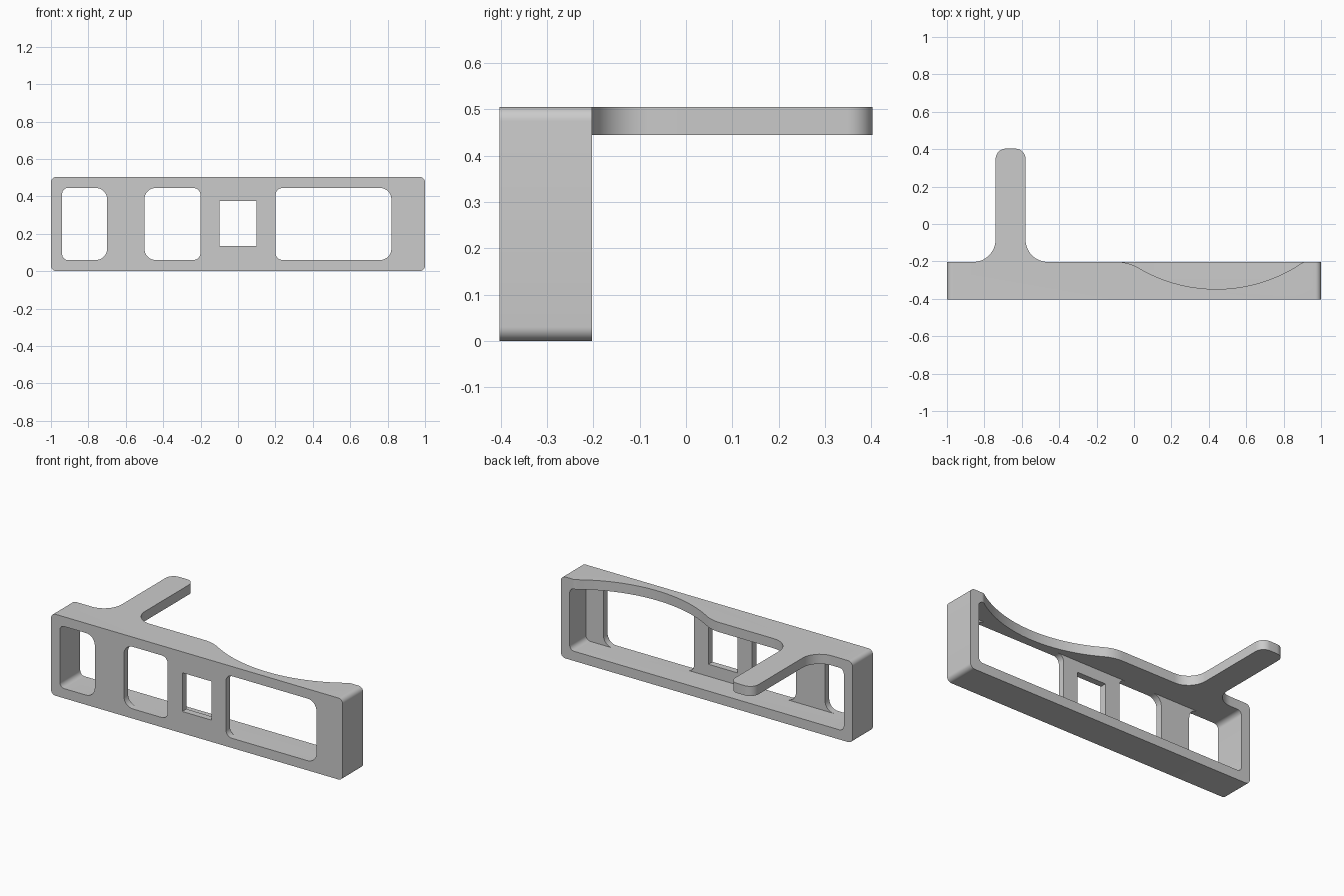
import bpy, bmesh, math
from math import sqrt, atan2, radians, cos, sin

if "Cube" in bpy.data.objects:
    bpy.data.objects.remove(bpy.data.objects["Cube"])

FRONT, BACK, TIP = -0.403, -0.203, 0.403
HEIGHT, WALL, PANEL = 0.505, 0.06, 0.04
CEIL = HEIGHT - WALL

grey = bpy.data.materials.new("plain grey")
grey.use_nodes = True
colour = (0.6, 0.6, 0.6, 1)
grey.diffuse_color = colour
grey.node_tree.nodes["Principled BSDF"].inputs["Base Color"].default_value = colour


def arc(cx, cy, r, start, end, n=8):
    """Points on an arc, angles in radians."""
    return [(cx + r * cos(start + (end - start) * i / n),
             cy + r * sin(start + (end - start) * i / n)) for i in range(n + 1)]


def round_rect(x0, x1, y0, y1, left=0.0, right=0.0):
    """Rectangle outline with separate left and right corner radii."""
    pts = []
    for cx, cy, sx, sy, r, a in ((x1, y1, -1, -1, right, 0), (x0, y1, 1, -1, left, 90),
                                 (x0, y0, 1, 1, left, 180), (x1, y0, -1, 1, right, 270)):
        if r:
            pts += arc(cx + sx * r, cy + sy * r, r, radians(a), radians(a + 90))
        else:
            pts.append((cx, cy))
    return pts


def prism(name, pts, lo, hi, axis):
    """Extrude an outline along y (outline in x, z) or z (outline in x, y)."""
    place = (lambda p, d: (p[0], d, p[1])) if axis == "y" else (lambda p, d: (p[0], p[1], d))
    bm = bmesh.new()
    face = bm.faces.new([bm.verts.new(place(p, lo)) for p in pts])
    shift = (0, hi - lo, 0) if axis == "y" else (0, 0, hi - lo)
    ext = bmesh.ops.extrude_face_region(bm, geom=[face], use_keep_orig=True)
    bmesh.ops.translate(bm, vec=shift,
                        verts=[v for v in ext["geom"] if isinstance(v, bmesh.types.BMVert)])
    bmesh.ops.recalc_face_normals(bm, faces=bm.faces)
    mesh = bpy.data.meshes.new(name)
    bm.to_mesh(mesh)
    bm.free()
    mesh.materials.append(grey)
    ob = bpy.data.objects.new(name, mesh)
    bpy.context.collection.objects.link(ob)
    return ob


def combine(target, tool, operation):
    """Apply a boolean and discard the tool."""
    mod = target.modifiers.new(operation, "BOOLEAN")
    mod.operation, mod.object, mod.solver = operation, tool, "EXACT"
    bpy.context.view_layer.objects.active = target
    bpy.ops.object.modifier_apply(modifier=mod.name)
    bpy.data.objects.remove(tool)


# Outer block, hollowed from behind
frame = prism("bracket_frame", round_rect(-1, 1, 0, HEIGHT, 0.03, 0.03), FRONT, BACK, "y")
cavity = prism("cavity_cutter", round_rect(-0.94, 0.94, WALL, CEIL, 0.03, 0.03),
               FRONT + PANEL, 0, "y")
combine(frame, cavity, "DIFFERENCE")

# Openings through the front panel
for x0, x1, z0, z1, left, right in ((-0.94, -0.70, WALL, CEIL, 0.03, 0.06),
                                    (-0.50, -0.20, WALL, CEIL, 0.06, 0.04),
                                    (-0.10, 0.10, 0.135, 0.375, 0, 0),
                                    (0.20, 0.82, WALL, CEIL, 0.04, 0.06)):
    hole = prism("opening_cutter", round_rect(x0, x1, z0, z1, left, right),
                 FRONT - 0.1, FRONT + 0.1, "y")
    combine(frame, hole, "DIFFERENCE")

# Curved scoop in the rear edge of the top plate, blended at both ends
mid, rise, big = 0.44, 0.675, 0.82


def blend(side, r):
    """Centre of an end blend and its direction from the scoop's centre."""
    dx = side * sqrt((big + r) ** 2 - (rise + r) ** 2)
    return mid + dx, BACK - r, atan2(-rise - r, dx)


r_in, r_out = 0.22, 0.04
ax, ay, a_dir = blend(-1, r_in)
bx, by, b_dir = blend(1, r_out)
outline = [(ax, 0)]
outline += arc(ax, ay, r_in, math.pi / 2, a_dir + math.pi)
outline += arc(mid, BACK + rise, big, a_dir, b_dir, 32)[1:-1]
outline += arc(bx, by, r_out, b_dir + math.pi, math.pi / 2)
outline.append((bx, 0))
combine(frame, prism("scoop_cutter", outline, CEIL - 0.015, HEIGHT + 0.1, "z"), "DIFFERENCE")

# Rear arm with filleted root and rounded tip
x0, x1, root, tip = -0.74, -0.58, 0.12, 0.055
quarter = math.pi / 2
outline = [(x0 - root, BACK - 0.05), (x1 + root, BACK - 0.05)]
outline += arc(x1 + root, BACK + root, root, 3 * quarter, 2 * quarter, 12)
outline += arc(x1 - tip, TIP - tip, tip, 0, quarter)
outline += arc(x0 + tip, TIP - tip, tip, quarter, 2 * quarter)
outline += arc(x0 - root, BACK + root, root, 0, -quarter, 12)
combine(frame, prism("rear_arm", outline, CEIL, HEIGHT, "z"), "UNION")

bpy.ops.object.select_all(action="DESELECT")
frame.select_set(True)
bpy.context.view_layer.objects.active = frame
bpy.ops.object.shade_smooth_by_angle(angle=radians(30))
